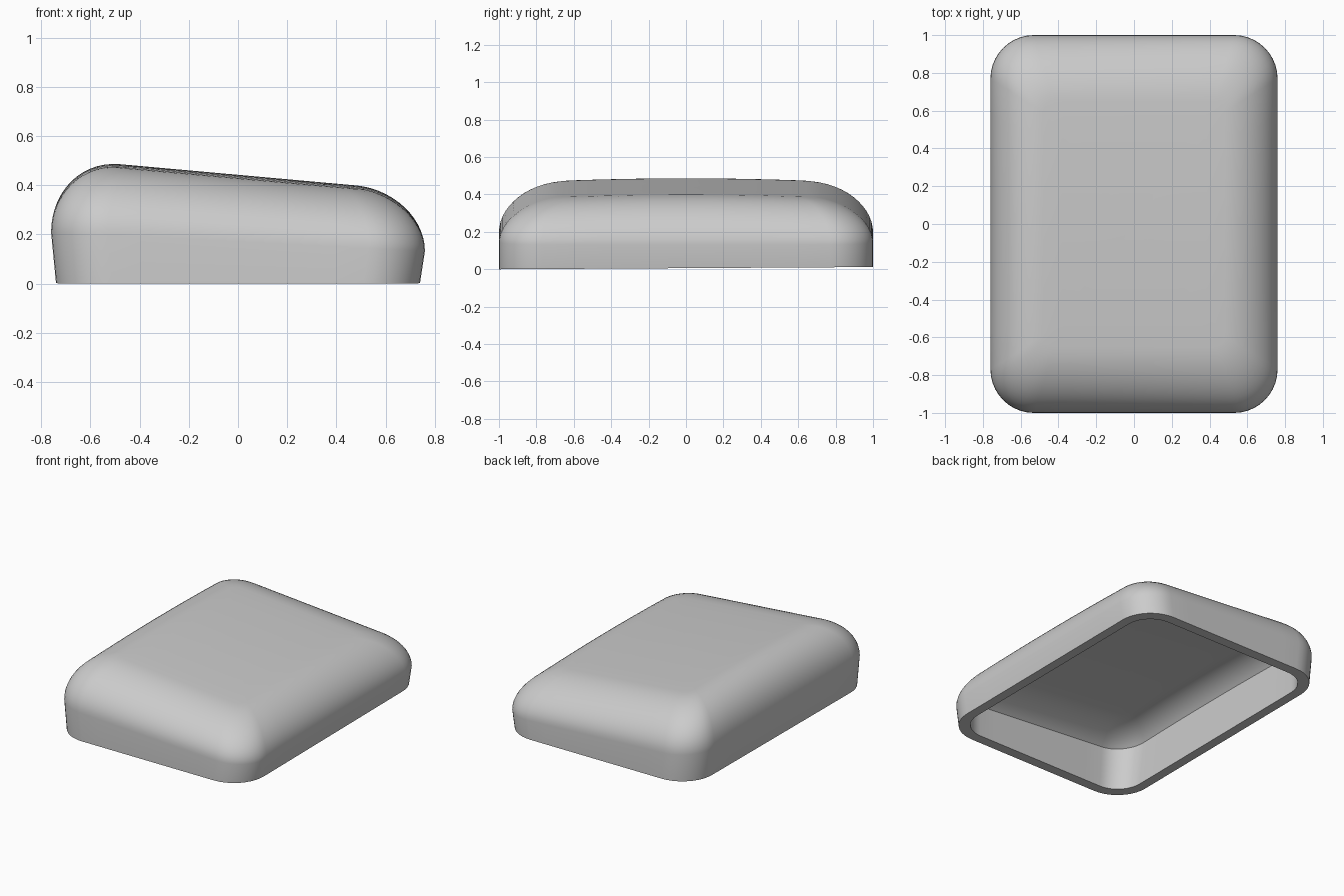
import bpy
import bmesh
from math import sin, cos, pi, acos

if "Cube" in bpy.data.objects:
    bpy.data.objects.remove(bpy.data.objects["Cube"], do_unlink=True)

HALF_X, HALF_Y, CORNER = 0.76, 1.0, 0.23
FILLET_X, FILLET_Y = 0.28, 0.35
CORNER_STEPS, SIDE_STEPS, FILLET_STEPS = 10, 8, 14


def outline(hx, hy, r):
    """Rounded rectangle with subdivided straight sides."""
    arcs = []
    for k, (sx, sy) in enumerate([(1, 1), (-1, 1), (-1, -1), (1, -1)]):
        angles = [(k + i / CORNER_STEPS) * pi / 2 for i in range(CORNER_STEPS + 1)]
        arcs.append([(sx * (hx - r) + r * cos(a), sy * (hy - r) + r * sin(a)) for a in angles])
    pts = []
    for k, arc in enumerate(arcs):
        pts += arc
        (x0, y0), (x1, y1) = arc[-1], arcs[(k + 1) % 4][0]
        for i in range(1, SIDE_STEPS):
            t = i / SIDE_STEPS
            pts.append((x0 + (x1 - x0) * t, y0 + (y1 - y0) * t))
    return pts


def base_z(x, y):
    return 0.006 * (y + 1)


def dome_z(x, y, s):
    """Height between the wall seam (s=0) and the sloped, crowned top (s=1)."""
    seam = 0.17 - 0.05 * x
    top = 0.412 - 0.09 * x + 0.03 * (1 - y * y)
    return seam + (top - seam) * s


def dome_rings(start, drop):
    """Fillet rings from a start angle, then rings closing over the top."""
    rings = []
    for i in range(FILLET_STEPS + 1):
        a = start + (pi / 2 - start) * i / FILLET_STEPS
        inset = 1 - cos(a)
        plan = outline(HALF_X - FILLET_X * inset, HALF_Y - FILLET_Y * inset, CORNER - 0.17 * inset)
        rings.append([(x, y, dome_z(x, y, sin(a)) - drop) for x, y in plan])
    for f in (0.8, 0.6, 0.4, 0.2, 0.04):
        rings.append([(x * f, y * f, dome_z(x * f, y * f, 1) - drop) for x, y in plan])
    return rings


def base_ring(hx, hy, r):
    return [(x, y, base_z(x, y)) for x, y in outline(hx, hy, r)]


# Ring sequence: inner ceiling, inner wall, rim, outer wall, outer dome
inner = dome_rings(acos(0.77), 0.08)[::-1]
outer = dome_rings(0, 0)
rings = inner + [base_ring(0.675, 0.93, 0.18), base_ring(0.74, HALF_Y, CORNER)] + outer

bm = bmesh.new()
loops = [[bm.verts.new(p) for p in ring] for ring in rings]
for low, high in zip(loops, loops[1:]):
    n = len(low)
    for i in range(n):
        j = (i + 1) % n
        bm.faces.new((low[i], low[j], high[j], high[i]))
bm.faces.new(loops[0])
bm.faces.new(loops[-1])
bmesh.ops.recalc_face_normals(bm, faces=bm.faces)

mesh = bpy.data.meshes.new("hollow_cap")
bm.to_mesh(mesh)
bm.free()
cap = bpy.data.objects.new("hollow_cap", mesh)
bpy.context.collection.objects.link(cap)

# Single grey material
grey = bpy.data.materials.new("light_grey")
grey.use_nodes = True
colour = (0.6, 0.6, 0.6, 1)
grey.diffuse_color = colour
grey.node_tree.nodes["Principled BSDF"].inputs["Base Color"].default_value = colour
mesh.materials.append(grey)

# Smooth shading with a crisp rim and ceiling edge
bpy.ops.object.select_all(action="DESELECT")
cap.select_set(True)
bpy.context.view_layer.objects.active = cap
bpy.ops.object.shade_smooth_by_angle(angle=pi / 6)
